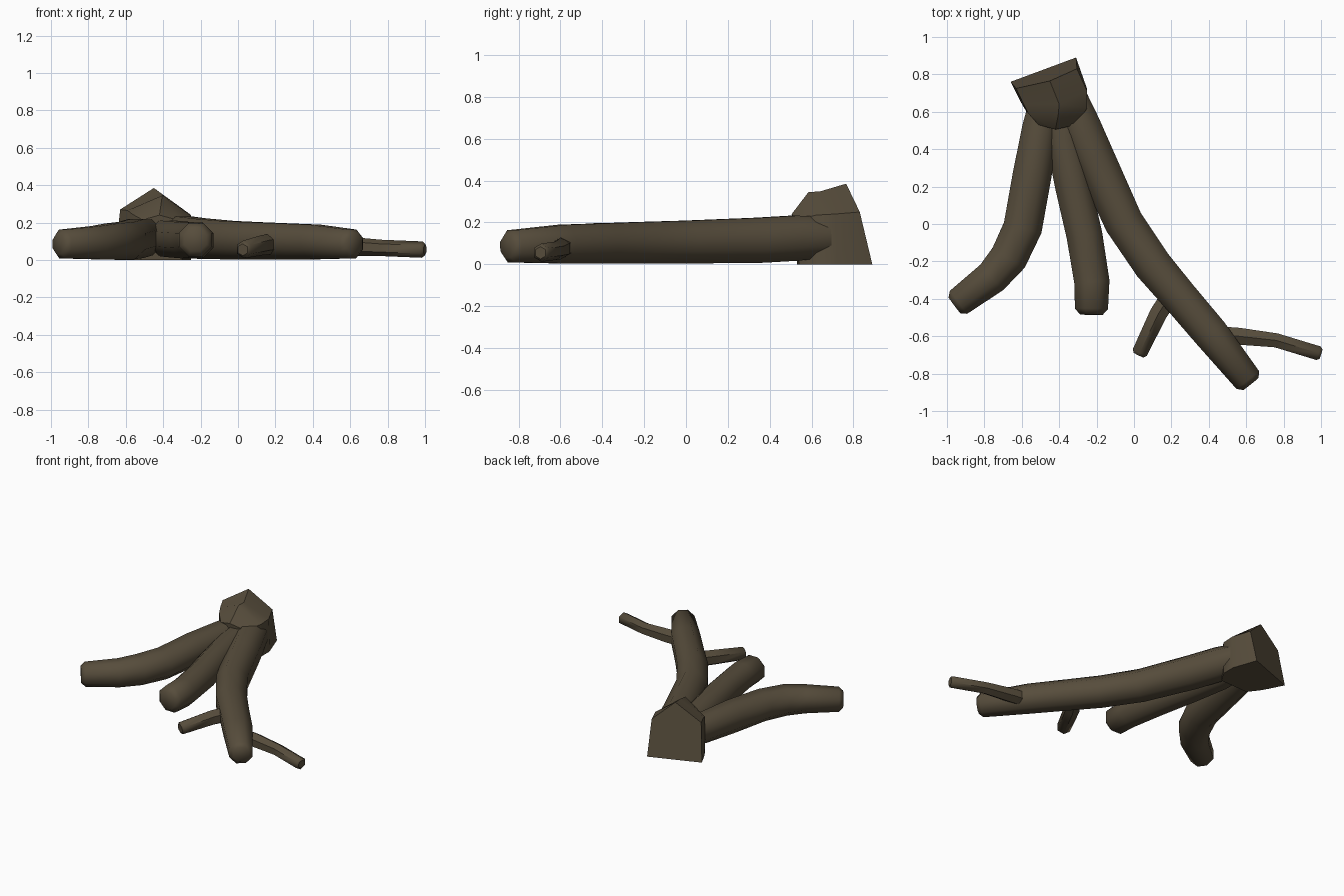
import bpy, bmesh, math
from mathutils import Vector

cube = bpy.data.objects.get("Cube")
if cube:
    bpy.data.objects.remove(cube, do_unlink=True)

# One bark colour for the whole model
bark = bpy.data.materials.new("dark_brown_bark")
bark.use_nodes = True
colour = (0.095, 0.074, 0.045, 1)
bark.diffuse_color = colour
shader = bark.node_tree.nodes["Principled BSDF"]
shader.inputs["Base Color"].default_value = colour
shader.inputs["Roughness"].default_value = 0.9


def loft(name, rings, angle):
    """Skin a list of equal-length closed rings and cap both ends."""
    bm = bmesh.new()
    loops = [[bm.verts.new(p) for p in ring] for ring in rings]
    n = len(loops[0])
    for a, b in zip(loops, loops[1:]):
        for i in range(n):
            j = (i + 1) % n
            bm.faces.new((a[i], a[j], b[j], b[i]))
    bm.faces.new(loops[0])
    bm.faces.new(loops[-1])
    bmesh.ops.recalc_face_normals(bm, faces=bm.faces)
    mesh = bpy.data.meshes.new(name)
    bm.to_mesh(mesh)
    bm.free()
    mesh.materials.append(bark)
    obj = bpy.data.objects.new(name, mesh)
    bpy.context.collection.objects.link(obj)
    bpy.ops.object.select_all(action='DESELECT')
    obj.select_set(True)
    bpy.context.view_layer.objects.active = obj
    bpy.ops.object.shade_smooth_by_angle(angle=math.radians(angle))


def root(name, path, sides=8):
    """Tapered tube through (x, y, z, radius) points with a blunt chamfered tip."""
    pts = [Vector(p[:3]) for p in path]
    radii = [p[3] for p in path]
    tip = (pts[-1] - pts[-2]).normalized()
    r = radii[-1]
    pts[-1] = pts[-1] - tip * r * 0.35
    pts.append(pts[-1] + tip * r * 0.35)
    radii.append(r * 0.68)
    rings = []
    for i, (p, r) in enumerate(zip(pts, radii)):
        t = (pts[min(i + 1, len(pts) - 1)] - pts[max(i - 1, 0)]).normalized()
        side = t.cross(Vector((0, 0, 1))).normalized()
        up = side.cross(t)
        ring = []
        for k in range(sides):
            a = math.tau * (k + 0.5) / sides
            v = p + (side * math.cos(a) + up * math.sin(a)) * r * 1.04
            v.z = max(v.z, 0.004)
            ring.append(v)
        rings.append(ring)
    loft(name, rings, 50)


# Stump: cut rear face, ridged crown, rounded front
loft("stump", [
    [(-.66, .76, 0), (-.63, .725, .27), (-.45, .765, .385), (-.305, .83, .25), (-.31, .89, 0)],
    [(-.61, .66, 0), (-.59, .64, .265), (-.40, .64, .348), (-.25, .71, .24), (-.25, .72, 0)],
    [(-.575, .60, 0), (-.565, .59, .245), (-.405, .585, .345), (-.25, .62, .235), (-.25, .62, 0)],
    [(-.52, .53, 0), (-.51, .53, .215), (-.42, .505, .24), (-.31, .53, .21), (-.30, .54, 0)],
], 40)

# Three main roots
root("right_root", [
    (-.47, .66, .12, .09), (-.50, .52, .12, .10), (-.545, .26, .115, .108),
    (-.595, -.02, .10, .108), (-.67, -.18, .095, .105), (-.76, -.285, .09, .095),
    (-.96, -.435, .085, .08)])
root("middle_root", [
    (-.40, .64, .12, .09), (-.375, .45, .115, .10), (-.325, .2, .11, .10),
    (-.265, -.06, .105, .10), (-.225, -.31, .105, .098), (-.228, -.485, .108, .092)])
root("left_root", [
    (-.34, .66, .13, .10), (-.285, .52, .125, .112), (-.21, .35, .115, .112),
    (-.055, .01, .105, .108), (.1, -.22, .10, .106), (.24, -.385, .10, .10),
    (.41, -.585, .095, .098), (.625, -.855, .085, .08)])

# Thin side shoots of the left root
root("outer_shoot", [
    (.42, -.59, .08, .05), (.56, -.6, .075, .05), (.76, -.622, .065, .042),
    (1.0, -.695, .055, .042)], 6)
root("inner_shoot", [
    (.22, -.34, .09, .052), (.13, -.48, .08, .052), (.025, -.7, .055, .046)], 6)
